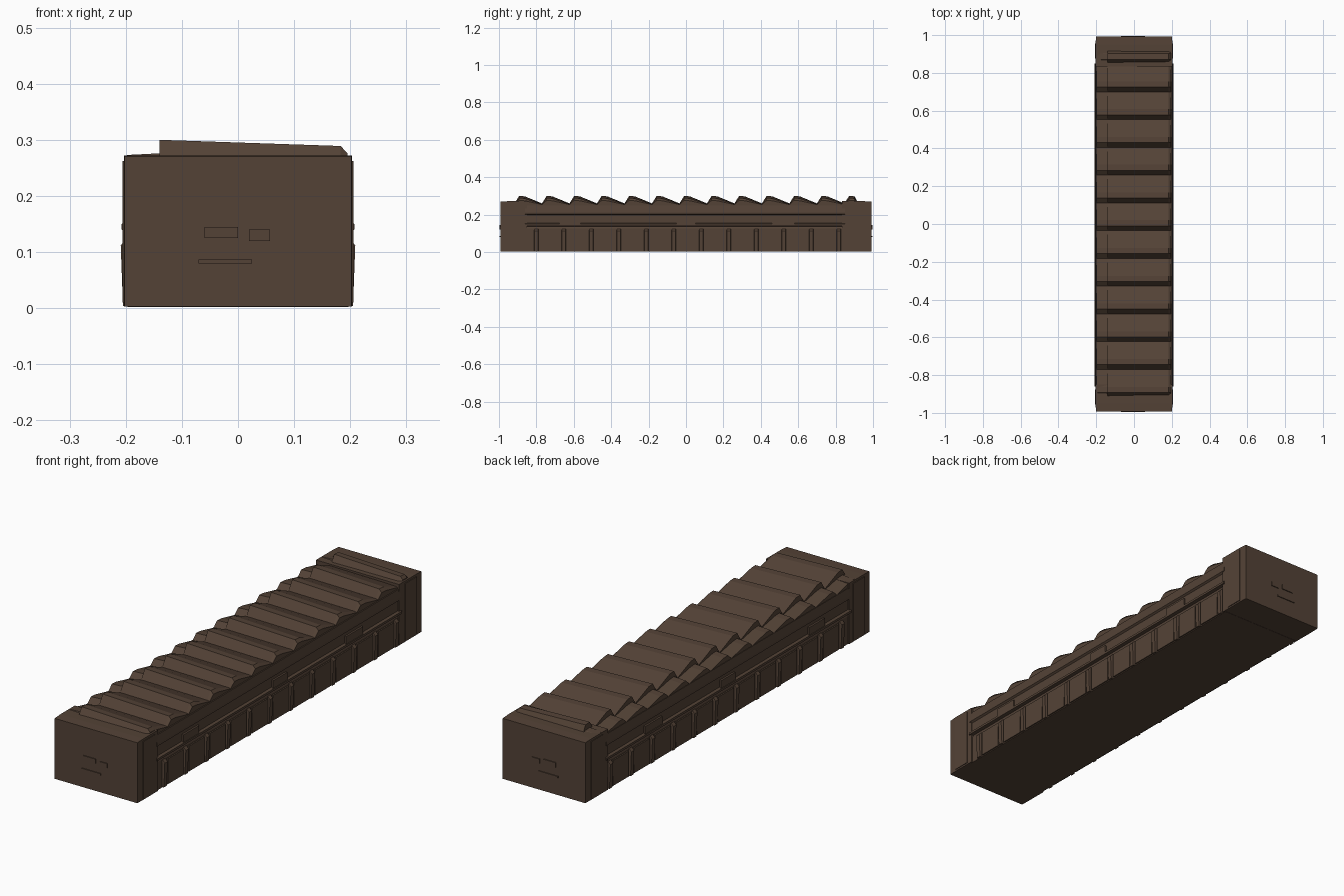
import bpy, bmesh

if "Cube" in bpy.data.objects:
    bpy.data.objects.remove(bpy.data.objects["Cube"])

brown = bpy.data.materials.new("dark brown")
brown.diffuse_color = (0.088, 0.055, 0.037, 1)
brown.use_nodes = True
brown.node_tree.nodes["Principled BSDF"].inputs["Base Color"].default_value = brown.diffuse_color
PITCH = 0.147


def finish(name, bm):
    bmesh.ops.recalc_face_normals(bm, faces=bm.faces)
    mesh = bpy.data.meshes.new(name)
    bm.to_mesh(mesh)
    bm.free()
    mesh.materials.append(brown)
    ob = bpy.data.objects.new(name, mesh)
    bpy.context.collection.objects.link(ob)
    return ob


def loft(name, rings):
    """Closed solid through rings of equal length."""
    bm = bmesh.new()
    loops = [[bm.verts.new(p) for p in ring] for ring in rings]
    n = len(loops[0])
    for a, b in zip(loops, loops[1:]):
        for i in range(n):
            j = (i + 1) % n
            bm.faces.new((a[i], a[j], b[j], b[i]))
    bm.faces.new(loops[0])
    bm.faces.new(loops[-1])
    return finish(name, bm)


def box(name, x, y, z):
    ring = lambda h: [(x[0], y[0], h), (x[1], y[0], h), (x[1], y[1], h), (x[0], y[1], h)]
    return loft(name, [ring(z[0]), ring(z[1])])


def mirror_x(ob):
    ob.modifiers.new("Mirror", 'MIRROR').use_axis[0] = True


# Central body: half cross-section with two raised rails on the side
half = [(0.197, 0.002), (0.197, 0.125), (0.193, 0.137), (0.208, 0.14), (0.208, 0.15),
        (0.198, 0.155), (0.198, 0.198), (0.206, 0.204), (0.206, 0.214), (0.2, 0.25)]
section = half + [(-x, z) for x, z in reversed(half)]
loft("body", [[(x, y, z) for x, z in section] for y in (-0.86, 0.85)])


# End blocks, slightly domed end faces
def end_block(name, s, inner):
    def ring(y, w, top):
        return [(-w, y, 0.003), (w, y, 0.003), (w, y, top), (-w, y, top)]
    loft(name, [ring(s * inner, 0.203, 0.272), ring(s * 0.95, 0.203, 0.272),
                ring(s * 0.992, 0.202, 0.27)])
    # worn raised patches on the end face
    for k, (x0, x1, z0, z1) in enumerate([(-0.06, 0.0, 0.125, 0.145), (0.02, 0.057, 0.12, 0.14),
                                          (-0.07, 0.025, 0.08, 0.087)]):
        box(f"{name}_patch_{k}", (x0, x1), sorted((s * 0.98, s * 0.996)), (z0, z1))


end_block("front_end_block", -1, 0.85)
end_block("back_end_block", 1, 0.835)
for s in (-1, 1):
    mirror_x(box("corner_plate", (0.19, 0.206), sorted((s * 0.875, s * 0.955)), (0.01, 0.262)))


# Saw-tooth roof: steep front edge, short crest, long slope down to the back
def tooth_profile(base, top):
    pts = [(-0.91, base)]
    for k in range(-6, 7):
        c = k * PITCH
        pts += [(c - 0.035, base), (c - 0.01, top), (c + 0.02, top - 0.002)]
    pts += [(0.915, base + 0.012), (0.915, 0.2), (-0.91, 0.2)]
    return pts[1:]


def roof(name, stations):
    loft(name, [[(x, y, z) for y, z in tooth_profile(b, t)] for x, b, t in stations])


roof("roof_louvres", [(-0.14, 0.26, 0.3), (0.183, 0.256, 0.289), (0.195, 0.254, 0.276)])
roof("roof_left_ledge", [(-0.198, 0.25, 0.273), (-0.139, 0.257, 0.276)])

# Lower side panels with a narrow rib between them
for k in range(11):
    y = -0.725 + k * PITCH
    mirror_x(box("side_panel", (0.19, 0.203), (y - 0.055, y + 0.055), (0.006, 0.118)))
for k in range(12):
    y = -0.8 + k * PITCH
    mirror_x(loft("side_rib", [
        [(0.19, y - 0.014, z), (x, y - 0.01, z), (x, y + 0.01, z), (0.19, y + 0.014, z)]
        for x, z in ((0.205, 0.004), (0.209, 0.112), (0.198, 0.124))]))

# Small cover plates between the rails
for y, w in ((-0.62, 0.055), (0.0, 0.05), (0.52, 0.06)):
    mirror_x(box("rail_cover", (0.19, 0.206), (y - w, y + w), (0.15, 0.185)))
